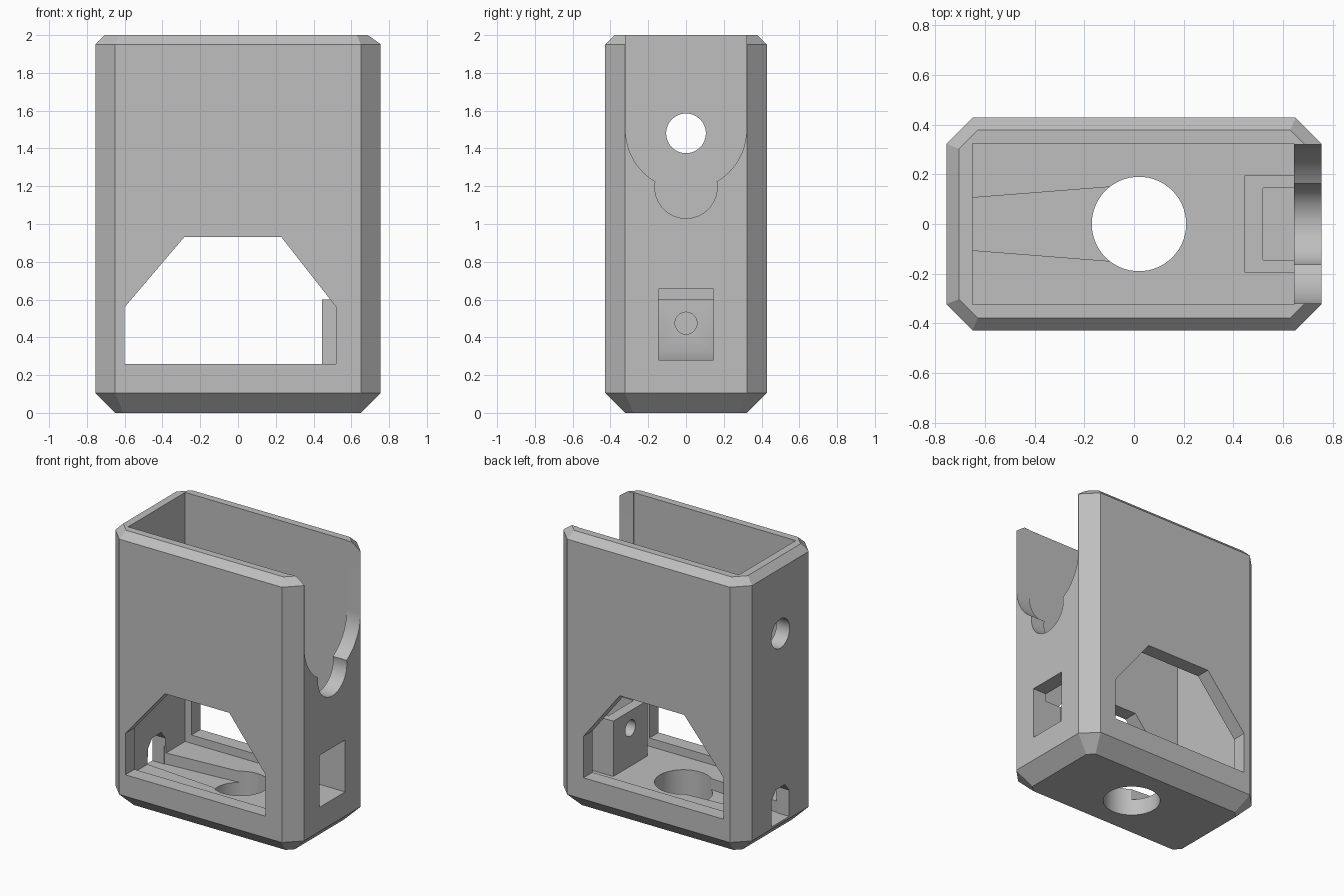
import bpy
import bmesh
from math import sin, cos, pi

old = bpy.data.objects.get("Cube")
if old:
    bpy.data.objects.remove(old, do_unlink=True)

grey = bpy.data.materials.new("plain grey")
grey.use_nodes = True
COLOUR = (0.52, 0.52, 0.52, 1)
grey.diffuse_color = COLOUR
grey.node_tree.nodes["Principled BSDF"].inputs["Base Color"].default_value = COLOUR


def loft(name, rings):
    """Closed solid through rings of equal point count."""
    bm = bmesh.new()
    loops = [[bm.verts.new(p) for p in ring] for ring in rings]
    n = len(loops[0])
    for a, b in zip(loops, loops[1:]):
        for i in range(n):
            j = (i + 1) % n
            bm.faces.new((a[i], a[j], b[j], b[i]))
    bm.faces.new(loops[0])
    bm.faces.new(loops[-1])
    bmesh.ops.recalc_face_normals(bm, faces=bm.faces)
    mesh = bpy.data.meshes.new(name)
    bm.to_mesh(mesh)
    bm.free()
    mesh.materials.append(grey)
    ob = bpy.data.objects.new(name, mesh)
    bpy.context.scene.collection.objects.link(ob)
    return ob


def prism(name, axis, pts, lo, hi):
    """Extrude a 2D outline along an axis."""
    place = {"x": lambda a, b, d: (d, a, b),
             "y": lambda a, b, d: (a, d, b),
             "z": lambda a, b, d: (a, b, d)}[axis]
    return loft(name, [[place(a, b, d) for a, b in pts] for d in (lo, hi)])


def arc(ca, cb, r, start=0, end=2 * pi, steps=64, closed=True):
    count = steps if closed else steps + 1
    return [(ca + r * cos(start + (end - start) * i / steps),
             cb + r * sin(start + (end - start) * i / steps)) for i in range(count)]


def rect(a0, a1, b0, b1):
    return [(a0, b0), (a1, b0), (a1, b1), (a0, b1)]


def combine(target, tool, operation="DIFFERENCE"):
    mod = target.modifiers.new(tool.name, "BOOLEAN")
    mod.operation = operation
    mod.solver = "EXACT"
    mod.object = tool
    bpy.context.view_layer.objects.active = target
    bpy.ops.object.modifier_apply(modifier=mod.name)
    bpy.data.objects.remove(tool, do_unlink=True)


# Outer shell: chamfered box, bevelled at bottom and top
HX, HY, CORNER = 0.755, 0.428, 0.105


def octagon(z, inset):
    x, y = HX - inset, HY - inset
    c = CORNER - inset * (2 - 2 ** 0.5)
    return [(x, -y + c, z), (x, y - c, z), (x - c, y, z), (-x + c, y, z),
            (-x, y - c, z), (-x, -y + c, z), (-x + c, -y, z), (x - c, -y, z)]


body = loft("housing", [octagon(0, 0.105), octagon(0.105, 0),
                        octagon(1.95, 0), octagon(2, 0.05)])

# Inner cavity
combine(body, prism("cavity", "z", rect(-0.65, 0.645, -0.325, 0.325), 0.2, 2.3))

# Window through the front and back walls
window = [(-0.6, 0.26), (0.52, 0.26), (0.52, 0.56),
          (0.23, 0.93), (-0.285, 0.93), (-0.6, 0.56)]
combine(body, prism("window", "y", window, -1, 1))

# Switch pocket block inside the left wall
combine(body, prism("switch_block", "z", rect(0.445, 0.7, -0.195, 0.195), 0.15, 0.6), "UNION")
pocket = [(0.505, 0.28), (1, 0.28), (1, 0.655), (0.52, 0.655), (0.52, 0.325)]
combine(body, prism("switch_pocket", "y", pocket, -0.145, 0.145))
combine(body, prism("button_hole", "x", arc(0, 0.475, 0.058), 0.4, 0.6))

# Stepped round notch, open at the top of the left wall
combine(body, prism("notch_wide", "x",
                    arc(0, 1.5, 0.32, pi, 2 * pi, closed=False) + [(0.32, 2.3), (-0.32, 2.3)],
                    0.6, 1))
combine(body, prism("notch_small", "x", arc(0, 1.195, 0.165), 0.6, 1))

# Round hole high in the right wall
combine(body, prism("side_hole", "x", arc(0, 1.48, 0.105), -1, -0.5))

# Floor hole, tapered cable groove and cable exit
combine(body, prism("floor_hole", "z", arc(0.02, 0, 0.19), -0.2, 0.24))
groove = [(-0.66, -0.105), (0, -0.157), (0, 0.157), (-0.66, 0.105)]
combine(body, prism("cable_groove", "z", groove, 0.12, 0.25))
slot = [(-0.1, 0.12), (0.1, 0.12), (0.1, 0.31), (0.05, 0.37), (-0.05, 0.37), (-0.1, 0.31)]
combine(body, prism("cable_exit", "x", slot, -1, -0.62))

# Smooth round cuts, keep edges sharp
bpy.ops.object.select_all(action="DESELECT")
body.select_set(True)
bpy.context.view_layer.objects.active = body
bpy.ops.object.shade_smooth_by_angle(angle=pi / 9)
